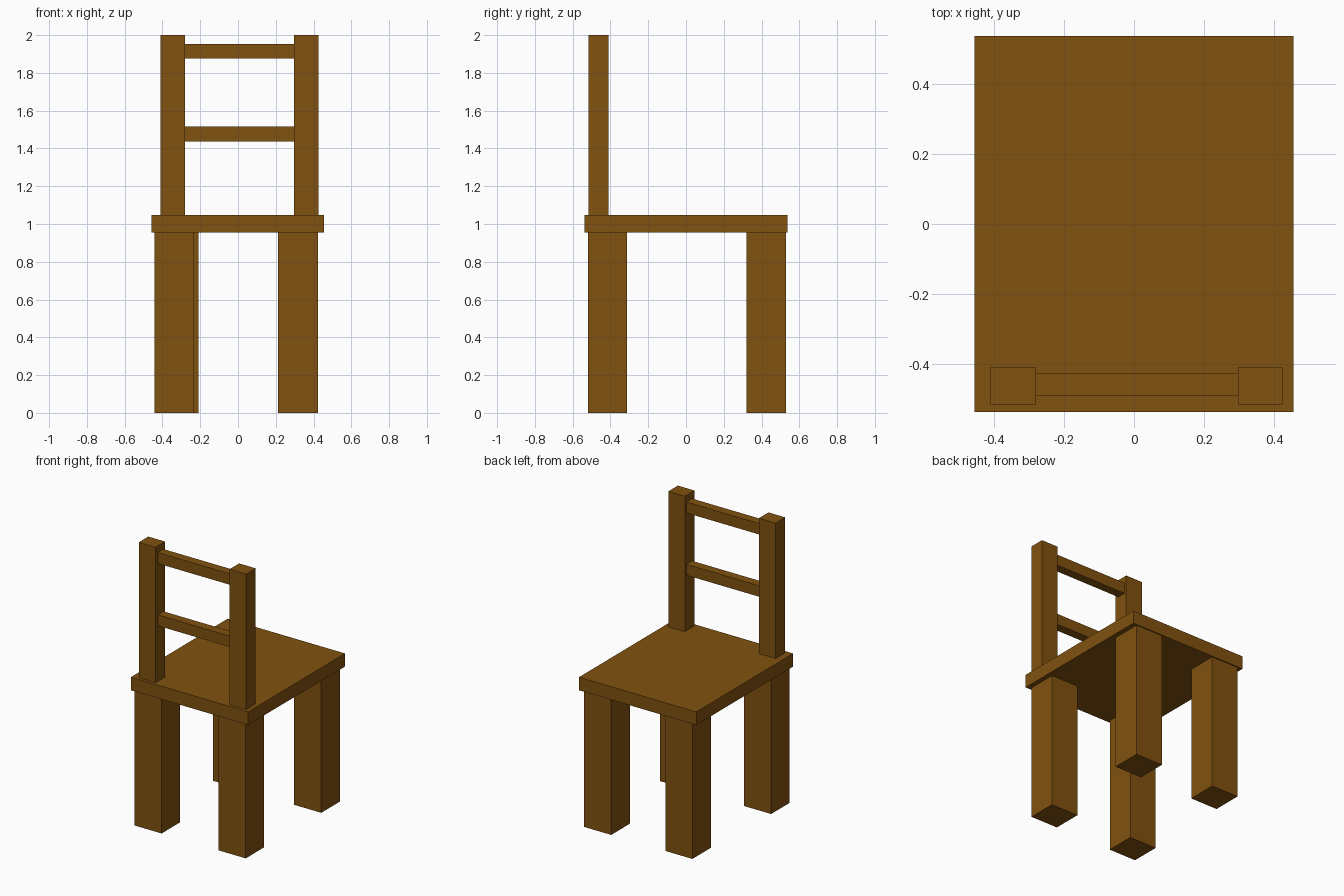
import bpy
import bmesh
from mathutils import Vector

if "Cube" in bpy.data.objects:
    bpy.data.objects.remove(bpy.data.objects["Cube"])

wood = bpy.data.materials.new("brown_wood")
wood.diffuse_color = (0.22, 0.085, 0.005, 1)
wood.use_nodes = True
wood.node_tree.nodes["Principled BSDF"].inputs["Base Color"].default_value = wood.diffuse_color


def box(name, x, y, z):
    """Box spanning the given (min, max) range on each axis."""
    lo, hi = Vector((x[0], y[0], z[0])), Vector((x[1], y[1], z[1]))
    bm = bmesh.new()
    bmesh.ops.create_cube(bm, size=1)
    bmesh.ops.scale(bm, vec=hi - lo, verts=bm.verts)
    mesh = bpy.data.meshes.new(name)
    bm.to_mesh(mesh)
    bm.free()
    mesh.materials.append(wood)
    obj = bpy.data.objects.new(name, mesh)
    obj.location = (lo + hi) / 2
    bpy.context.collection.objects.link(obj)
    return obj


SEAT_BOTTOM, SEAT_TOP = 0.955, 1.047

# Seat slab
box("seat", (-0.457, 0.456), (-0.538, 0.538), (SEAT_BOTTOM, SEAT_TOP))

# Legs: the left pair is slightly offset from each other
front_y, rear_y = (-0.518, -0.313), (0.321, 0.53)
for name, x, y in (
    ("front_left_leg", (-0.443, -0.232), front_y),
    ("front_right_leg", (0.211, 0.423), front_y),
    ("rear_left_leg", (-0.421, -0.21), rear_y),
    ("rear_right_leg", (0.211, 0.423), rear_y),
):
    box(name, x, y, (0, SEAT_BOTTOM))

# Backrest posts
for name, x in (("left_post", (-0.41, -0.28)), ("right_post", (0.297, 0.425))):
    box(name, x, (-0.517, -0.411), (SEAT_TOP, 2))

# Backrest rails between the posts
for name, z in (("lower_rail", (1.438, 1.515)), ("upper_rail", (1.876, 1.953))):
    box(name, (-0.28, 0.297), (-0.491, -0.428), z)
